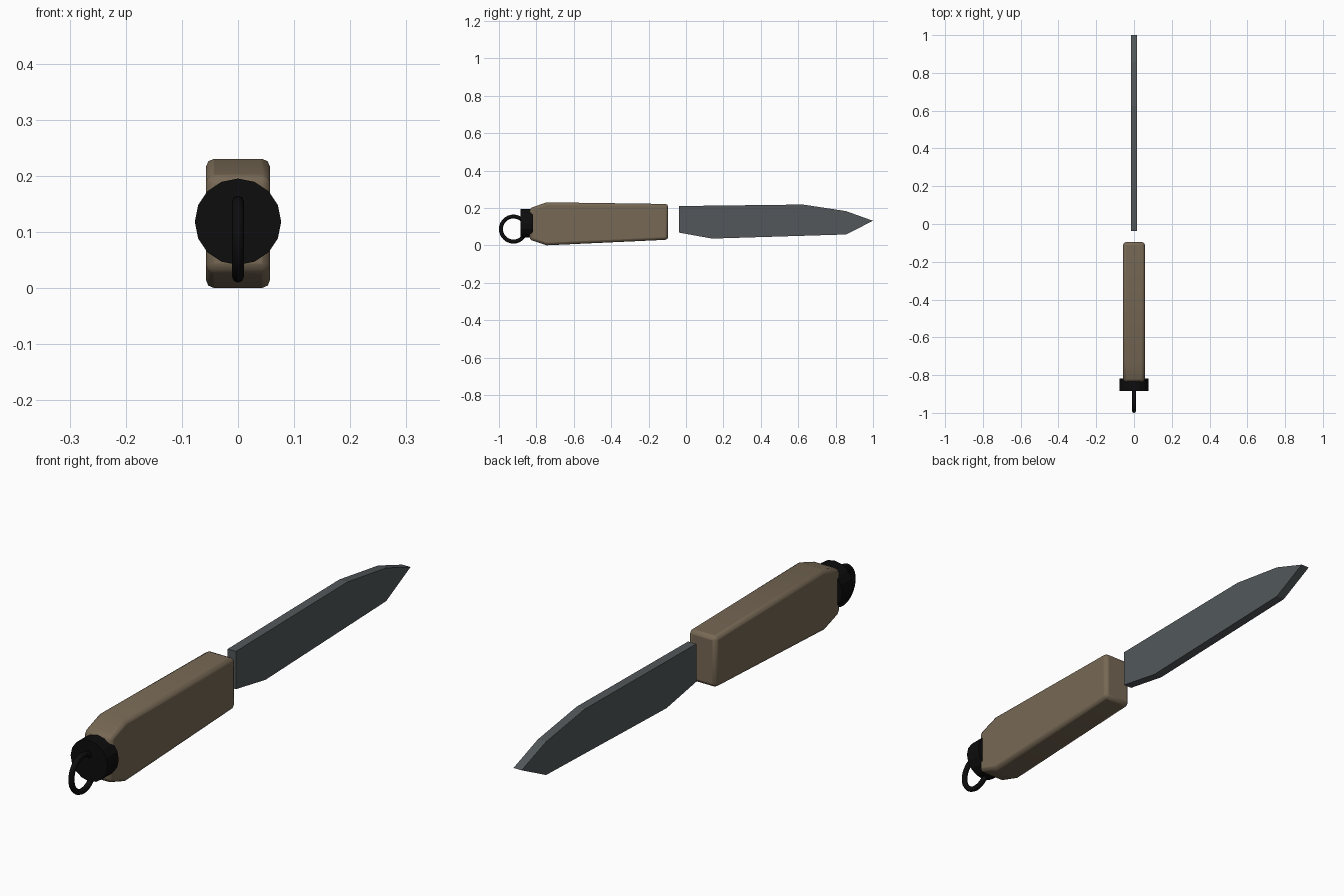
import bpy, bmesh, math

if "Cube" in bpy.data.objects:
    bpy.data.objects.remove(bpy.data.objects["Cube"])


def material(name, rgb):
    m = bpy.data.materials.new(name)
    m.diffuse_color = (*rgb, 1)
    m.use_nodes = True
    m.node_tree.nodes["Principled BSDF"].inputs["Base Color"].default_value = m.diffuse_color
    return m


STEEL = material("grey steel", (0.085, 0.097, 0.102))
TAN = material("tan grip", (0.185, 0.14, 0.09))
BLACK = material("black metal", (0.004, 0.004, 0.004))


def plate(name, profile, half, mat):
    """Extrude a (y, z) profile across x, centred on x = 0."""
    bm = bmesh.new()
    face = bm.faces.new([bm.verts.new((-half, y, z)) for y, z in profile])
    ext = bmesh.ops.extrude_face_region(bm, geom=[face])["geom"]
    bmesh.ops.translate(bm, vec=(2 * half, 0, 0),
                        verts=[g for g in ext if isinstance(g, bmesh.types.BMVert)])
    bmesh.ops.recalc_face_normals(bm, faces=bm.faces)
    me = bpy.data.meshes.new(name)
    bm.to_mesh(me)
    bm.free()
    me.materials.append(mat)
    ob = bpy.data.objects.new(name, me)
    bpy.context.collection.objects.link(ob)
    return ob


def smooth(ob, angle):
    bpy.ops.object.select_all(action='DESELECT')
    ob.select_set(True)
    bpy.context.view_layer.objects.active = ob
    bpy.ops.object.shade_smooth_by_angle(angle=math.radians(angle))


# Blade with a straight back and pointed tip
plate("blade", [(-0.037, 0.21), (0.625, 0.218), (0.855, 0.183), (1.0, 0.131),
                (0.855, 0.058), (0.14, 0.036), (-0.037, 0.068)], 0.017, STEEL)

# Handle, tapering at the rear, with softened edges
handle = plate("handle", [(-0.836, 0.198), (-0.745, 0.23), (-0.096, 0.221),
                          (-0.096, 0.03), (-0.745, 0.0), (-0.836, 0.03)], 0.057, TAN)
bev = handle.modifiers.new("soft edges", 'BEVEL')
bev.width = 0.014
bev.segments = 2
bev.limit_method = 'ANGLE'
bev.angle_limit = math.radians(40)
smooth(handle, 50)

# Round pommel cap
bpy.ops.mesh.primitive_cylinder_add(vertices=16, radius=0.077, depth=0.066,
                                    location=(0, -0.851, 0.118),
                                    rotation=(math.pi / 2, 0, 0))
cap = bpy.context.object
cap.name = "pommel_cap"
cap.data.materials.append(BLACK)

# Lanyard ring standing in the blade's plane
bpy.ops.mesh.primitive_torus_add(major_radius=0.067, minor_radius=0.0105,
                                 major_segments=32, minor_segments=8,
                                 location=(0, -0.9225, 0.087),
                                 rotation=(0, math.pi / 2, 0))
ring = bpy.context.object
ring.name = "lanyard_ring"
ring.data.materials.append(BLACK)
smooth(ring, 60)
